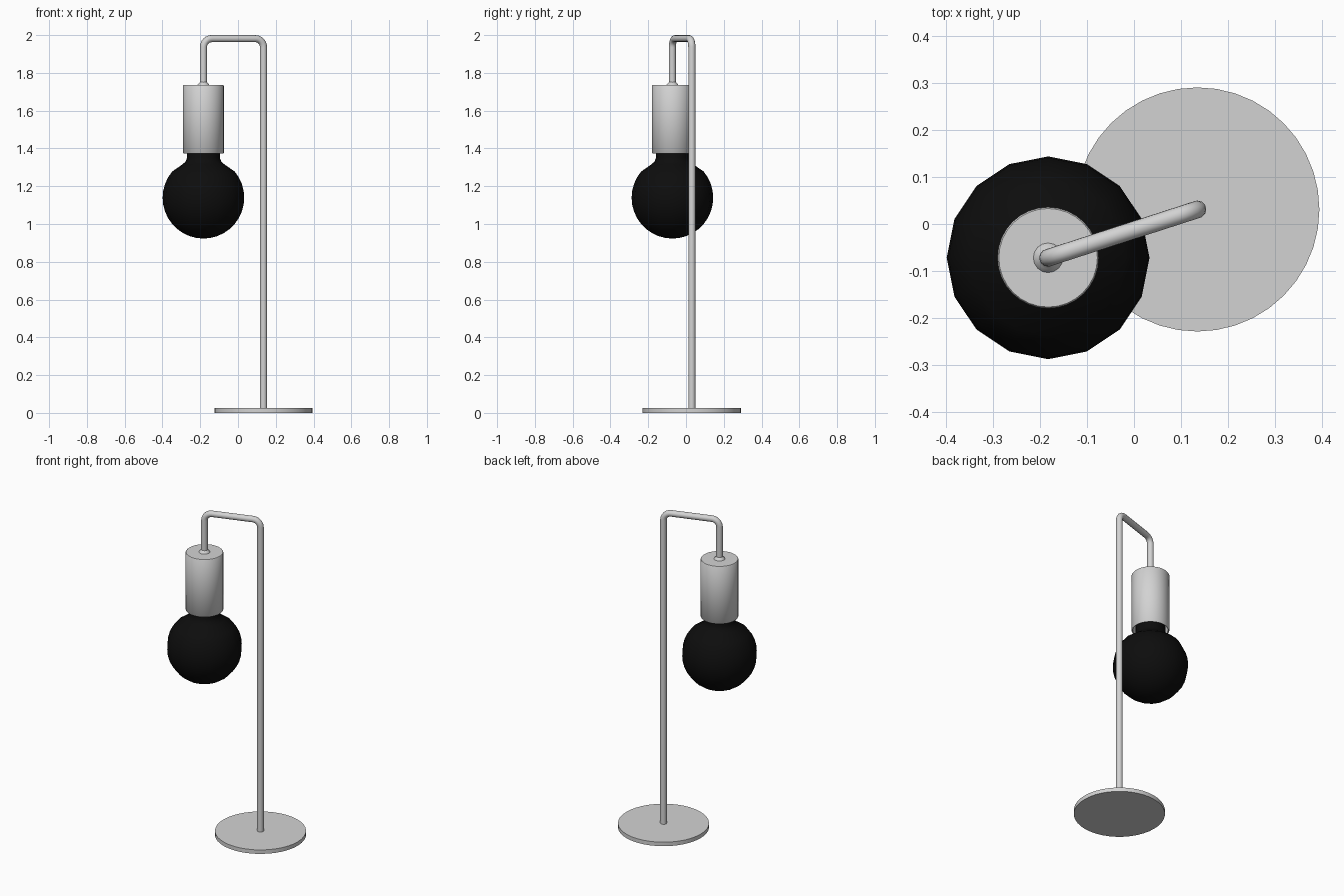
import bpy
import math
from mathutils import Vector

default = bpy.data.objects.get("Cube")
if default:
    bpy.data.objects.remove(default)


def make_material(name, value, roughness):
    mat = bpy.data.materials.new(name)
    mat.use_nodes = True
    color = (value, value, value, 1)
    mat.diffuse_color = color
    shader = mat.node_tree.nodes["Principled BSDF"]
    shader.inputs["Base Color"].default_value = color
    shader.inputs["Roughness"].default_value = roughness
    return mat


metal = make_material("light_grey_metal", 0.65, 0.5)
black = make_material("black_glass", 0.004, 0.5)


def select_only(obj):
    bpy.ops.object.select_all(action="DESELECT")
    obj.select_set(True)
    bpy.context.view_layer.objects.active = obj


def finish(obj, mat, angle=35):
    obj.data.materials.clear()
    obj.data.materials.append(mat)
    select_only(obj)
    bpy.ops.object.shade_smooth_by_angle(angle=math.radians(angle))


def lathe(name, profile, center, sides, mat, angle=35):
    """Spin (radius, height) points, listed bottom to top outside, about z."""
    verts, faces, rings = [], [], []
    for r, z in profile:
        count = 1 if r == 0 else sides
        rings.append([len(verts) + i for i in range(count)])
        for i in range(count):
            a = math.tau * i / sides
            verts.append((r * math.cos(a), r * math.sin(a), z))
    for low, high in zip(rings, rings[1:]):
        for i in range(sides):
            j = (i + 1) % sides
            if len(low) == 1:
                faces.append((low[0], high[j], high[i]))
            elif len(high) == 1:
                faces.append((low[i], low[j], high[0]))
            else:
                faces.append((low[i], low[j], high[j], high[i]))
    mesh = bpy.data.meshes.new(name)
    mesh.from_pydata(verts, [], faces)
    obj = bpy.data.objects.new(name, mesh)
    obj.location = (center.x, center.y, 0)
    bpy.context.collection.objects.link(obj)
    finish(obj, mat, angle)
    return obj


def round_corner(before, corner, after, radius, steps=6):
    """Points of a right-angle bend."""
    a = (before - corner).normalized() * radius
    b = (after - corner).normalized() * radius
    mid = corner + a + b
    angles = [math.pi / 2 * i / steps for i in range(steps + 1)]
    return [mid - b * math.cos(t) - a * math.sin(t) for t in angles]


pole_at = Vector((0.135, 0.031, 0))
lamp_at = Vector((-0.183, -0.072, 0))

# Flat round foot
lathe("base", [(0, 0), (0.26, 0), (0.26, 0.025), (0, 0.025)], pole_at, 40, metal)

# Bent tube: pole, arm and drop
up = Vector((0, 0, 1.981))
start = pole_at + Vector((0, 0, 0.02))
end = lamp_at + Vector((0, 0, 1.73))
path = [start]
path += round_corner(start, pole_at + up, lamp_at + up, 0.045)
path += round_corner(pole_at + up, lamp_at + up, end, 0.045)
path.append(end)
curve = bpy.data.curves.new("stand_tube", "CURVE")
curve.dimensions = "3D"
curve.bevel_depth = 0.019
curve.bevel_resolution = 4
curve.use_fill_caps = True
spline = curve.splines.new("POLY")
spline.points.add(len(path) - 1)
for point, co in zip(spline.points, path):
    point.co = (*co, 1)
tube = bpy.data.objects.new("stand_tube", curve)
bpy.context.collection.objects.link(tube)
select_only(tube)
bpy.ops.object.convert(target="MESH")
finish(bpy.context.view_layer.objects.active, metal, 50)

# Socket cup, open underneath
lathe("socket", [(0, 1.45), (0.1, 1.45), (0.1, 1.374), (0.104, 1.372),
                 (0.108, 1.376), (0.108, 1.731), (0.105, 1.735), (0, 1.735)],
      lamp_at, 32, metal, 50)

# Flared collar where the tube enters the socket
lathe("collar", [(0.032, 1.734), (0.03, 1.739), (0.023, 1.745), (0.018, 1.752)],
      lamp_at, 16, metal, 60)

# Globe bulb with a short neck
radius, height = 0.216, 1.139
globe = [(0, height - radius)]
for i in range(1, 14):
    t = math.pi * i / 18
    globe.append((radius * math.sin(t), height - radius * math.cos(t)))
neck = [(0.112, 1.315), (0.095, 1.33), (0.087, 1.35), (0.085, 1.45)]
lathe("bulb", globe + neck, lamp_at, 16, black, 60)
